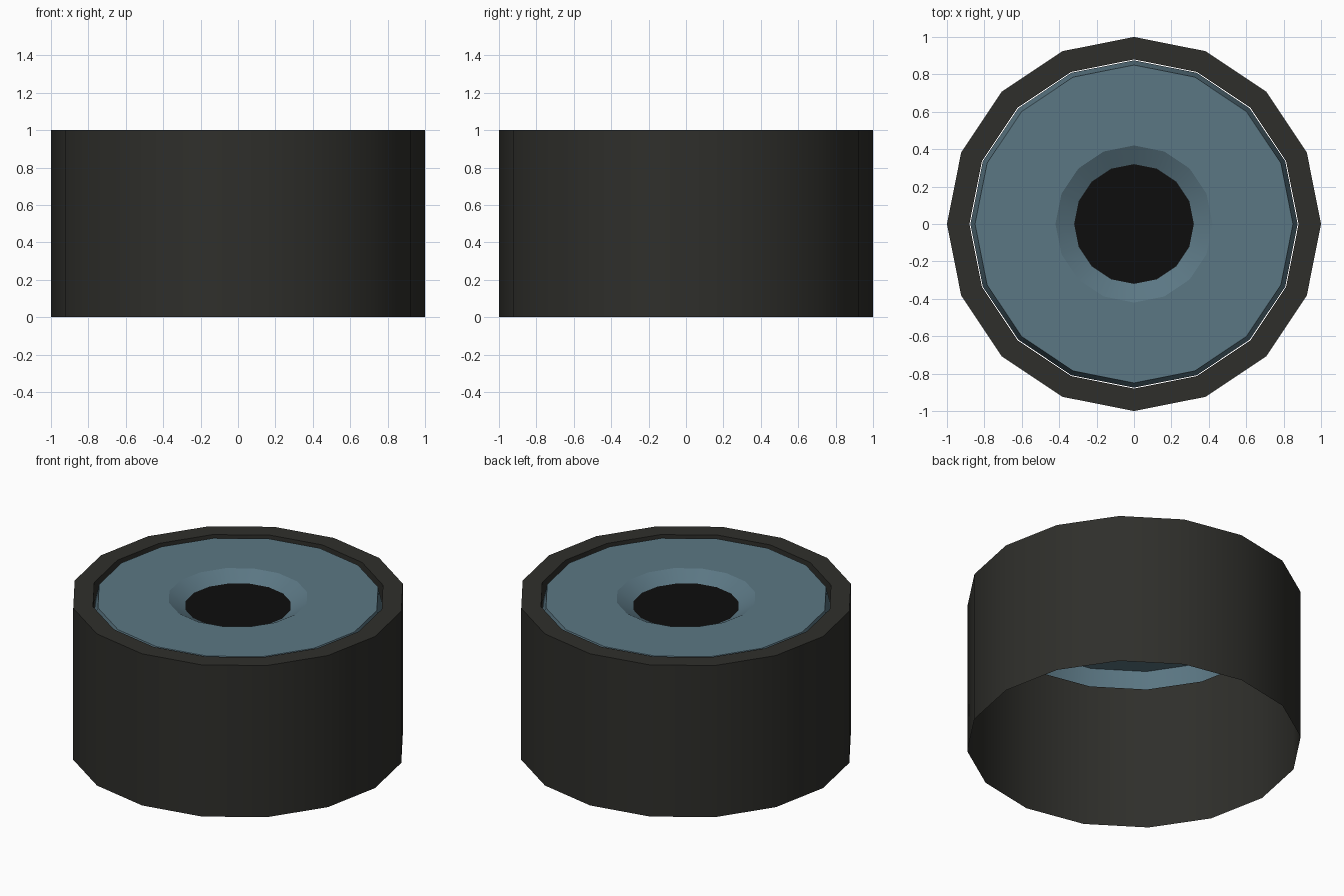
import bpy, bmesh, math

if "Cube" in bpy.data.objects:
    bpy.data.objects.remove(bpy.data.objects["Cube"])

SIDES = 16


def material(name, rgb):
    m = bpy.data.materials.new(name)
    m.diffuse_color = (*rgb, 1)
    m.use_nodes = True
    m.node_tree.nodes["Principled BSDF"].inputs["Base Color"].default_value = m.diffuse_color
    return m


def lathe(name, profile, mat, cap=False):
    """Turn an (r, z) profile into an open 16-sided shell; cap closes the last ring."""
    bm = bmesh.new()
    rings = [[bm.verts.new((r * math.cos(math.tau * i / SIDES),
                            r * math.sin(math.tau * i / SIDES), z))
              for i in range(SIDES)] for r, z in profile]
    for a, b in zip(rings, rings[1:]):
        for i in range(SIDES):
            j = (i + 1) % SIDES
            bm.faces.new((a[i], a[j], b[j], b[i]))
    if cap:
        bm.faces.new(rings[-1])
    mesh = bpy.data.meshes.new(name)
    bm.to_mesh(mesh)
    bm.free()
    mesh.materials.append(mat)
    ob = bpy.data.objects.new(name, mesh)
    bpy.context.collection.objects.link(ob)
    bpy.ops.object.select_all(action='DESELECT')
    ob.select_set(True)
    bpy.context.view_layer.objects.active = ob
    bpy.ops.object.shade_smooth_by_angle(angle=math.radians(28))
    return ob


rubber = material("rubber", (0.028, 0.028, 0.024))
paint = material("rim_paint", (0.105, 0.185, 0.23))
black = material("hub_black", (0.004, 0.004, 0.004))

# Tyre: open-backed tread, flat sidewall, short inner lip
lathe("tyre", [(1, 0), (1, 1), (0.88, 1), (0.88, 0.88)], rubber)

# Rim: sloped outer edge, flat face, bevelled centre recess
lathe("rim", [(0.875, 0.88), (0.85, 0.99), (0.42, 0.99), (0.32, 0.935)], paint)

# Hub: flat disc closing the recess
lathe("hub_cap", [(0.32, 0.935)], black, cap=True)
